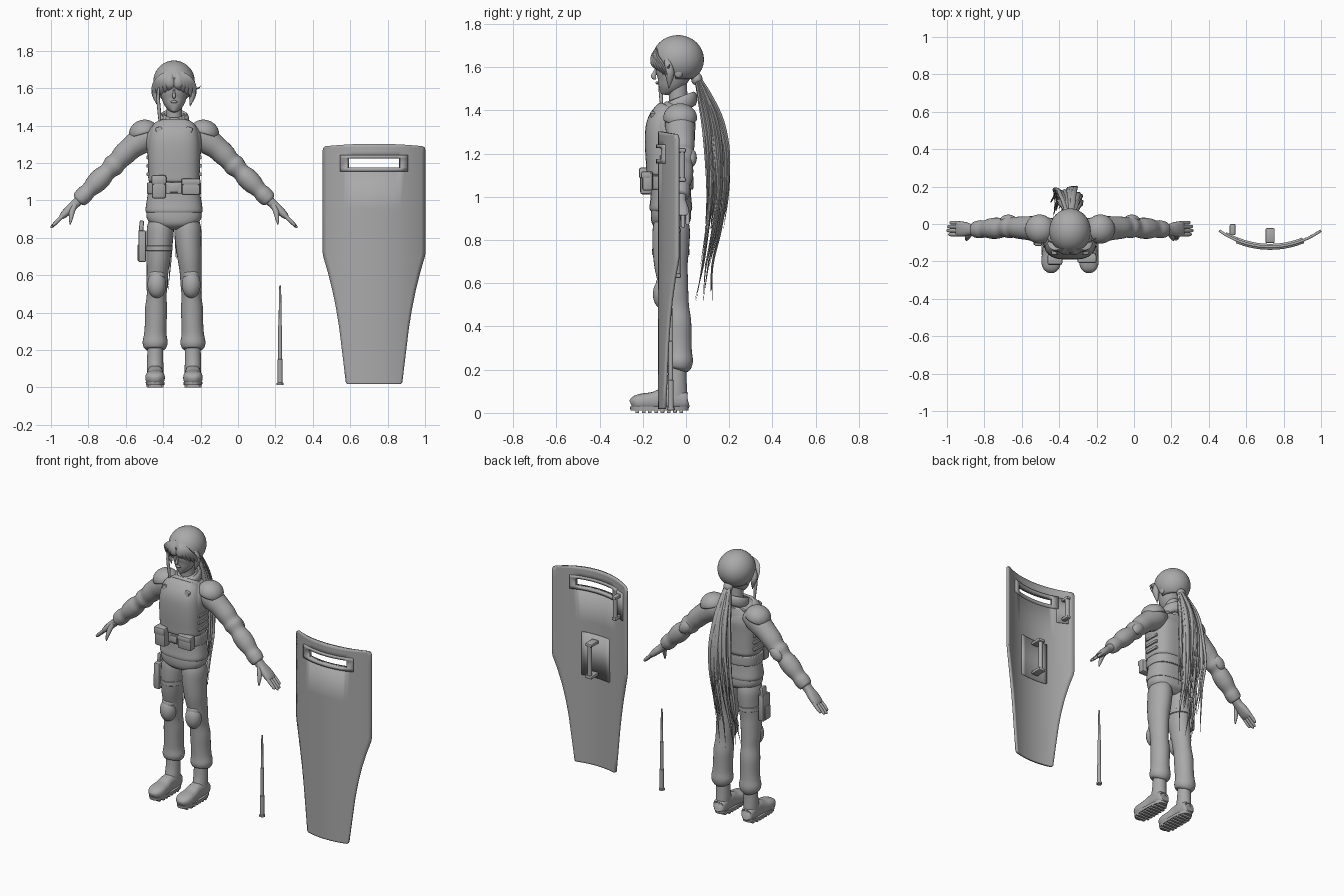
import bpy, bmesh, math, random
from mathutils import Vector, Matrix

random.seed(4)
CX = -0.342                       # figure's centre line
grey = bpy.data.materials.new("mid grey")
grey.diffuse_color = (0.4, 0.4, 0.4, 1)


def finish(name, bm, angle=40):
    bmesh.ops.recalc_face_normals(bm, faces=bm.faces)
    me = bpy.data.meshes.new(name)
    bm.to_mesh(me)
    bm.free()
    ob = bpy.data.objects.new(name, me)
    bpy.context.collection.objects.link(ob)
    me.materials.append(grey)
    bpy.ops.object.select_all(action='DESELECT')
    ob.select_set(True)
    bpy.context.view_layer.objects.active = ob
    bpy.ops.object.shade_smooth_by_angle(angle=math.radians(angle))
    return ob


def catmull(a, b, c, d, t):
    return 0.5 * (2 * b + (c - a) * t + (2 * a - 5 * b + 4 * c - d) * t * t + (3 * b - a - 3 * c + d) * t ** 3)


def loft(name, pts, n=20, p=2, ref=(0, 1, 0), sub=4):
    """Skin superellipse sections (x, y, z, radius a, radius b) along a smooth path."""
    P = [pts[0]] + list(pts) + [pts[-1]]
    st = []
    for i in range(len(pts) - 1):
        for k in range(sub):
            st.append([catmull(*(P[i + j][c] for j in range(4)), k / sub) for c in range(5)])
    st.append(list(pts[-1]))
    bm, rings = bmesh.new(), []
    for i, s in enumerate(st):
        t = (Vector(st[min(i + 1, len(st) - 1)][:3]) - Vector(st[max(i - 1, 0)][:3])).normalized()
        a = t.cross(Vector(ref)).normalized()
        b = t.cross(a)
        ring = []
        for k in range(n):
            w = 2 * math.pi * k / n
            c, d = (math.copysign(abs(f) ** (2 / p), f) for f in (math.cos(w), math.sin(w)))
            ring.append(bm.verts.new(Vector(s[:3]) + a * c * max(s[3], .0005) + b * d * max(s[4], .0005)))
        rings.append(ring)
    for r, q in zip(rings, rings[1:]):
        for k in range(n):
            bm.faces.new((r[k], r[(k + 1) % n], q[(k + 1) % n], q[k]))
    bm.faces.new(rings[0])
    bm.faces.new(rings[-1])
    return finish(name, bm, 50)


def box(name, loc, size, bevel=0.006, rot=0):
    bm = bmesh.new()
    bmesh.ops.create_cube(bm, size=1, matrix=Matrix.Translation(loc) @ Matrix.Rotation(rot, 4, 'Y') @ Matrix.Diagonal((*size, 1)))
    bmesh.ops.bevel(bm, geom=bm.edges[:], offset=bevel, segments=2, affect='EDGES', profile=0.5)
    return finish(name, bm)


def ball(name, loc, rad, rot=(0, 0), keep=None, thick=0):
    """Ellipsoid, optionally trimmed by a rule on its unit-sphere face centres."""
    bm = bmesh.new()
    bmesh.ops.create_uvsphere(bm, u_segments=40, v_segments=24, radius=1)
    if keep:
        bmesh.ops.delete(bm, geom=[f for f in bm.faces if not keep(f.calc_center_median())], context='FACES')
    bm.transform(Matrix.Translation(loc) @ Matrix.Rotation(rot[0], 4, 'Y') @ Matrix.Rotation(rot[1], 4, 'X') @ Matrix.Diagonal((*rad, 1)))
    ob = finish(name, bm)
    if thick:
        ob.modifiers.new("thickness", 'SOLIDIFY').thickness = thick
    return ob


# ---- Torso ----
def body(name, rows, p):
    loft(name, [(CX, y, z, rx, ry) for z, y, rx, ry in rows], 40, p)

body("jacket", [(.935, -.07, .148, .095), (.95, -.07, .153, .099), (1.0, -.07, .146, .094), (1.08, -.07, .135, .093),
                (1.2, -.07, .137, .1), (1.32, -.065, .15, .1), (1.38, -.05, .13, .085), (1.42, -.035, .075, .06)], 2.5)
body("vest", [(1.1, -.075, .12, .09), (1.105, -.075, .136, .106), (1.15, -.076, .138, .109), (1.25, -.077, .14, .113),
              (1.33, -.072, .136, .112), (1.385, -.06, .12, .092), (1.405, -.052, .095, .07)], 3)
body("belt", [(1.035, -.07, .138, .1), (1.04, -.07, .144, .104), (1.09, -.07, .144, .105), (1.095, -.07, .138, .1)], 2.6)
body("hips", [(.85, -.065, .05, .05), (.875, -.068, .12, .085), (.91, -.07, .147, .093), (.96, -.07, .143, .09)], 2.5)
box("left_belt_pouch", (CX - .081, -.182, 1.073), (.076, .06, .125), .012)
box("left_pouch_flap", (CX - .081, -.19, 1.11), (.08, .056, .05), .01)
box("right_belt_pouch", (CX + .09, -.178, 1.073), (.098, .05, .09), .012)
box("right_pouch_flap", (CX + .09, -.184, 1.1), (.102, .048, .036), .01)
box("buckle", (CX, -.176, 1.066), (.05, .014, .045), .004)

# ---- Limbs, mirrored about the centre line ----
for s, side in ((-1, "left"), (1, "right")):
    def X(o):
        return CX + s * o
    def limb(name, rows, n=24, p=2, ref=(0, 1, 0)):
        return loft(f"{side}_{name}", [(X(o), y, z, a, b) for o, y, z, a, b in rows], n, p, ref)

    limb("sleeve", [(.09, -.03, 1.36, .05, .055), (.14, -.028, 1.345, .072, .07), (.19, -.025, 1.31, .069, .068),
                    (.23, -.022, 1.28, .062, .063), (.27, -.02, 1.243, .06, .06), (.30, -.018, 1.21, .053, .055),
                    (.325, -.018, 1.185, .058, .058), (.355, -.02, 1.155, .047, .05), (.385, -.022, 1.125, .055, .056),
                    (.42, -.024, 1.09, .054, .055), (.455, -.026, 1.055, .043, .046), (.48, -.028, 1.03, .047, .048),
                    (.505, -.03, 1.005, .042, .043), (.512, -.03, .998, .03, .034)])
    limb("palm", [(.5, -.03, 1.01, .026, .032), (.53, -.03, .98, .024, .03), (.56, -.028, .952, .023, .038),
                  (.59, -.026, .923, .019, .041), (.605, -.026, .908, .012, .036)], 18, 2.5)
    for i, dx in enumerate((.045, .055, .052, .038)):
        y = -.056 + .021 * i
        limb(f"finger_{i + 1}", [(.59, y, .922, .01, .01), (.605 + dx * .3, y, .908 - dx * .3, .0105, .0105),
                                 (.605 + dx * .85, y, .908 - dx * .85, .008, .009), (.605 + dx, y, .908 - dx, .002, .002)], 10)
    limb("thumb", [(.53, -.05, .975, .014, .014), (.545, -.066, .94, .015, .013), (.552, -.08, .9, .01, .01),
                   (.555, -.086, .872, .003, .003)], 12)
    ball(f"{side}_elbow_pad", (X(.33), .022, 1.18), (.05, .028, .035), (s * .78, 0))
    ball(f"{side}_shoulder_pad", (X(.163), -.027, 1.365), (.078, .078, .066), (s * .28, 0), lambda c: c.z > -.1, .008)
    box(f"{side}_shoulder_strap", (X(.075), -.055, 1.4), (.045, .13, .025), .01, s * .4)
    box(f"{side}_strap_clip", (X(.075), -.15, 1.365), (.036, .03, .06), .008, s * .4)
    for i in range(3):
        box(f"{side}_side_strap_{i + 1}", (X(.136), -.07, 1.14 + .045 * i), (.022, .1, .02), .005)

    # trouser leg, knee pad and boot
    limb("trouser_leg", [(.07, -.068, .9, .06, .075), (.073, -.068, .85, .072, .086), (.077, -.07, .77, .069, .085),
                         (.083, -.07, .69, .064, .078), (.088, -.062, .62, .058, .071), (.091, -.055, .55, .056, .066),
                         (.093, -.048, .49, .053, .062), (.096, -.04, .42, .059, .064), (.098, -.037, .34, .058, .062),
                         (.1, -.035, .285, .06, .062), (.101, -.034, .24, .067, .066), (.101, -.036, .21, .058, .058),
                         (.101, -.038, .2, .04, .042)], 28)
    ball(f"{side}_knee_pad", (X(.092), -.105, .55), (.05, .048, .072))
    ball(f"{side}_knee_pad_top", (X(.09), -.105, .6), (.042, .034, .035))
    limb("boot_shaft", [(.1, -.04, .21, .042, .042), (.101, -.042, .15, .043, .045), (.101, -.046, .1, .044, .052),
                        (.101, -.05, .05, .043, .055)])
    limb("boot_foot", [(.101, .01, .055, .025, .025), (.101, .0, .055, .038, .04), (.101, -.05, .065, .05, .044),
                       (.101, -.1, .065, .05, .043), (.101, -.15, .055, .042, .048), (.101, -.2, .052, .038, .052),
                       (.101, -.235, .047, .032, .044), (.101, -.255, .04, .018, .022)], 24, 2.6, (1, 0, 0))
    limb("sole", [(.101, -.123, .012, .049, .134), (.101, -.123, .03, .051, .137)], 32, 2.8)
    for i in range(8):
        box(f"{side}_tread_{i + 1}", (X(.101), -.225 + .029 * i, .007), (.07 if i in (0, 7) else .09, .017, .014), .002)

# ---- Holster on the left thigh ----
box("holster", (-.512, -.08, .755), (.04, .075, .17), .008)
box("holster_flap", (-.518, -.085, .72), (.038, .055, .09), .006)
box("pistol_grip", (-.517, -.065, .855), (.024, .045, .075), .007, .1)
loft("thigh_strap", [(CX - .08, -.07, z, .068 + d, .083 + d) for z, d in ((.73, 0), (.733, .004), (.757, .004), (.76, 0))], 28, sub=1)

# ---- Head and collar ----
body("neck", [(1.38, -.03, .05, .05), (1.44, -.035, .042, .043), (1.53, -.04, .042, .045)], 2)
bm = bmesh.new()
bmesh.ops.create_grid(bm, x_segments=36, y_segments=12, size=1)
bmesh.ops.delete(bm, geom=bm.verts[:], context='VERTS')
for tag, rad, z, tilt, hgt in (("collar", .066, 1.425, .42, .034), ("inner_collar", .052, 1.43, .35, .03)):
    ring = [(CX + rad * math.sin(w), -.03 - rad * math.cos(w), z - rad * math.cos(w) * tilt, .016, hgt)
            for w in (2 * math.pi * (k + .35) / 16.7 for k in range(17))]
    loft(tag, ring, 12, 2, (0, 0, 1), 3)
bm.free()
body("head", [(1.472, -.1, .008, .01), (1.48, -.098, .022, .024), (1.505, -.086, .046, .048), (1.54, -.069, .064, .071),
              (1.59, -.055, .077, .09), (1.64, -.045, .085, .1), (1.7, -.04, .06, .07)], 2.1)
loft("nose", [(CX, -.137, 1.595, .004, .005), (CX, -.146, 1.57, .007, .01), (CX, -.15, 1.555, .009, .012), (CX, -.139, 1.545, .004, .004)], 10)
for s in (-1, 1):
    ball("ear", (CX + s * .083, -.035, 1.58), (.012, .022, .03))
ball("lips", (CX, -.132, 1.527), (.018, .009, .007))

# ---- Hair: cap with a parted fringe ----
ball("hair_cap", (CX, -.037, 1.635), (.111, .12, .113),
     keep=lambda c: c.z > (-.82 if c.y > -.15 else .12 - 1.0 * max(abs(c.x) - .05, 0)), thick=.006)

def lock(name, path, width, thick):
    m = len(path) - 1
    loft(name, [(*q, thick * f, width * f) for q, f in zip(path, [.5] + [1] * (m - 1) + [.03])], 8, 2, (1, 0, 0), 5)

for s in (-1, 1):
    for i in range(5):
        o = .022 + .019 * i
        lock(f"fringe_{i + 1}", [(CX + s * .01, -.135, 1.69), (CX + s * (o * .6 + .01), -.158 + o * .25, 1.65),
                                 (CX + s * o, -.165 + o * .6, 1.615 - .1 * o), (CX + s * (o + .01), -.15 + o * .75, 1.6 - .6 * o)], .022, .01)
    lock("side_lock", [(CX + s * .085, -.09, 1.65), (CX + s * .1, -.08, 1.6), (CX + s * .098, -.075, 1.56), (CX + s * .085, -.08, 1.5)], .018, .02)
lock("long_face_lock", [(CX - .08, -.12, 1.62), (CX - .085, -.12, 1.55), (CX - .078, -.115, 1.46), (CX - .075, -.112, 1.36)], .009, .009)
lock("stray_lock", [(CX + .09, -.08, 1.62), (CX + .11, -.085, 1.6), (CX + .13, -.08, 1.6), (CX + .145, -.075, 1.615)], .004, .004)
ball("hair_tie", (CX, .05, 1.545), (.03, .026, .03))

# ---- Long ponytail of tapering locks between an inner and an outer arc ----
HEIGHTS = (1.56, 1.47, 1.35, 1.2, 1.02, .85, .68, .52)
INNER = (.045, .06, .08, .095, .1, .085, .06, .02)
OUTER = (.055, .11, .165, .195, .195, .17, .125, .13)
for i in range(34):
    t = (i / 33) ** .8
    u = random.uniform(-1, 1)
    low = random.choice((6, 6, 7, 7, 8))
    path = []
    for k in range(low):
        f = k / 7
        x = CX + u * (.012 + .065 * min(1, f * 2)) - .03 * f * f + random.uniform(-.01, .01) * f
        path.append((x, INNER[k] + (OUTER[k] - INNER[k]) * t + random.uniform(-.008, .008) * f, HEIGHTS[k]))
    m = low - 1
    wid = random.uniform(.012, .022)
    loft(f"ponytail_lock_{i + 1}", [(*q, .011 * g, wid * g) for q, g in
         zip(path, [min(1, .6 + .2 * k) * (1 - (k / m) ** 2.2) + .02 for k in range(low)])], 8, 2, (1, 0, 0))

# ---- Baton ----
loft("baton", [(.225, -.07, z, r, r) for z, r in ((.012, .012), (.014, .018), (.024, .018), (.026, .013), (.15, .013),
     (.152, .0105), (.33, .0105), (.332, .008), (.52, .006), (.545, .004))], 16, sub=1)

# ---- Riot shield: bent panels ----
SX, R = .7275, .47

def panel(name, rows, cols, hole, y0, thick, crown=0):
    """Rows are (height, left, right); cells where hole(s, z) holds are left open."""
    bm, grid = bmesh.new(), []
    for z, lo, hi in rows:
        grid.append([])
        for u in cols:
            s = lo + (hi - lo) * (u + 1) / 2
            top = crown * (1 - u * u) if z == rows[-1][0] else 0
            grid[-1].append(bm.verts.new((SX + s, y0 + R - math.sqrt(R * R - s * s), z + top)))
    for r, q in zip(grid, grid[1:]):
        for k in range(len(cols) - 1):
            c = (r[k].co + q[k + 1].co) / 2
            if not (hole and hole(abs(c.x - SX), c.z)):
                bm.faces.new((r[k], r[k + 1], q[k + 1], q[k]))
    ob = finish(name, bm)
    mod = ob.modifiers.new("thickness", 'SOLIDIFY')
    mod.thickness, mod.offset = thick, 0

def window(s, z):
    return s < .139 and 1.175 < z < 1.225

inner = [-.511 + 1.022 * k / 12 for k in range(13)]
edge = [-1 + .489 * k / 6 for k in range(6)]
widths = ((.018, .14), (.026, .149), (.12, .16), (.22, .172), (.32, .184), (.42, .2), (.52, .22), (.62, .245), (.7, .268),
          (.725, .272), (.95, .272), (1.175, .272), (1.225, .272), (1.265, .272), (1.283, .267), (1.29, .255))
panel("shield", [(z, -h, h) for z, h in widths], edge + inner + [-e for e in reversed(edge)], window, -.122, .014, .013)
k = .139 / .177
panel("window_frame", [(z, -.177, .177) for z in (1.155, 1.175, 1.225, 1.242)],
      [-1] + [-k + 2 * k * j / 12 for j in range(13)] + [1], window, -.122, .032)
flat = [-1 + j / 4 for j in range(9)]
panel("handle_plate", [(.6, -.1, .1), (.88, -.1, .1)], flat, None, -.113, .014)
panel("side_handle_plate", [(1.06, -.235, -.165), (1.235, -.235, -.165)], flat, None, -.113, .014)
for tag, x, y, z, h, back in (("handle", SX, -.04, .74, .105, .08), ("side_handle", SX - .2, -.018, 1.147, .068, .06)):
    loft(f"{tag}_grip", [(x, y, z - h, .014, .014), (x, y, z + h, .014, .014)], 16)
    for d in (-h, h):
        box(f"{tag}_bracket", (x, y + .018 - back / 2, z + d), (.05 if back > .07 else .032, back, .022), .008)
